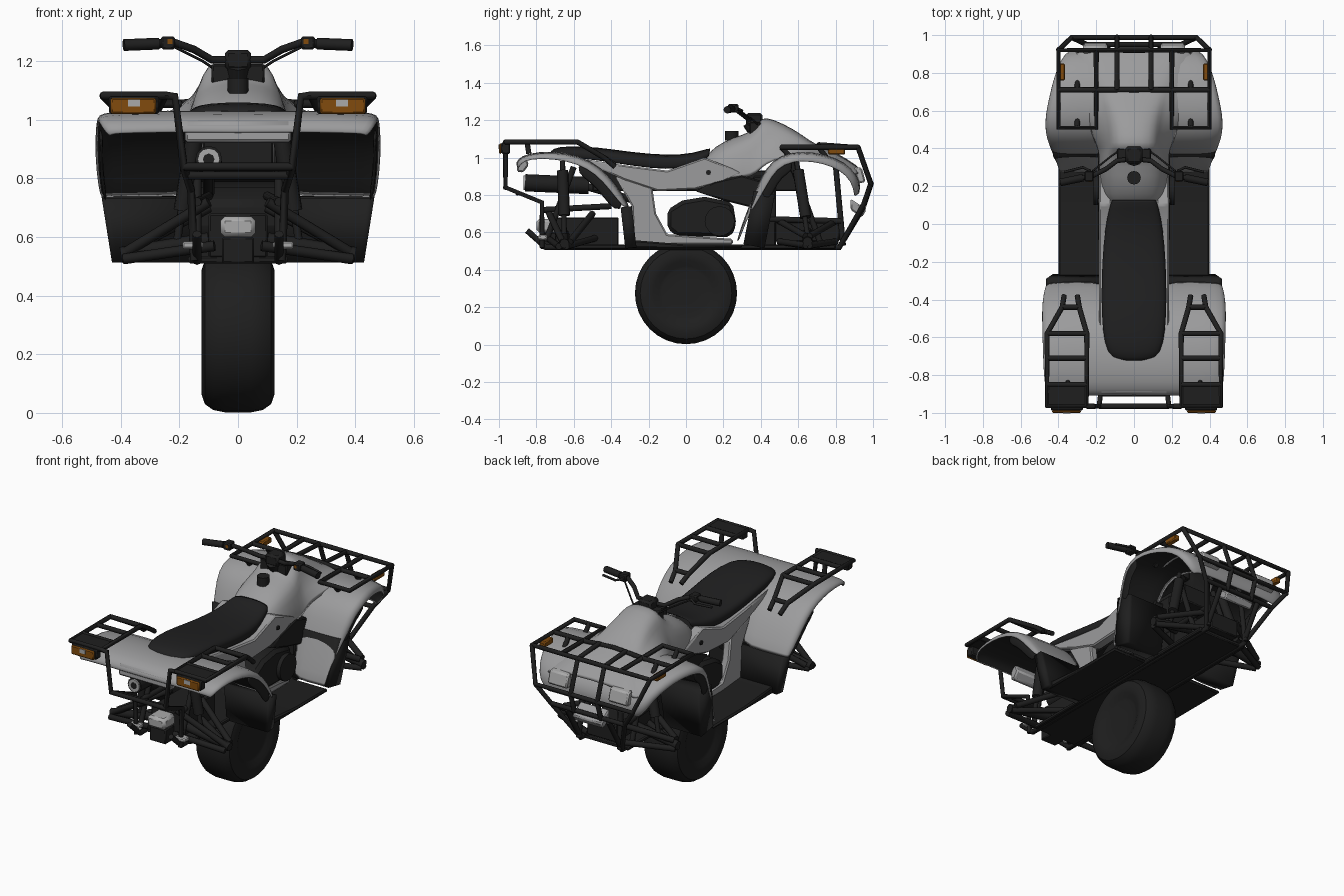
import bpy, bmesh, math
from mathutils import Vector

def material(name, rgb):
    m = bpy.data.materials.new(name)
    m.diffuse_color = (*rgb, 1)
    return m

LIGHT = material("light grey paint", (0.33, 0.33, 0.335))
DARK = material("dark plastic", (0.0135, 0.0135, 0.0135))
SEAT = material("black vinyl", (0.0145, 0.0145, 0.015))
ORANGE = material("orange lens", (0.22, 0.07, 0.004))
METAL = material("pale metal", (0.4, 0.4, 0.4))

def finish(name, bm, mats, mirror=False, angle=35):
    me = bpy.data.meshes.new(name)
    bm.to_mesh(me)
    bm.free()
    for p in me.polygons:
        p.use_smooth = True
    me.set_sharp_from_angle(angle=math.radians(angle))
    ob = bpy.data.objects.new(name, me)
    bpy.context.collection.objects.link(ob)
    for m in mats:
        me.materials.append(m)
    if mirror:
        md = ob.modifiers.new("mirror", 'MIRROR')
        md.use_clip = True
    return ob

def sheet(name, rows, outer, inner, thick=0.012, sub=1):
    """Mirrored shell skinned over rows of points, coloured inside and out."""
    bm = bmesh.new()
    g = [[bm.verts.new(p) for p in r] for r in rows]
    for a, b in zip(g, g[1:]):
        for j in range(len(a) - 1):
            bm.faces.new((a[j], a[j + 1], b[j + 1], b[j]))
    ob = finish(name, bm, [outer, inner], True, 75)
    s = ob.modifiers.new("thickness", 'SOLIDIFY')
    s.thickness, s.offset = thick, -1
    s.material_offset = 1
    if sub:
        ob.modifiers.new("smooth", 'SUBSURF').levels = sub
        ob.modifiers["smooth"].render_levels = sub
    return ob

def prism(name, poly, x0, x1, mat, mirror=True, bevel=0.008):
    """Extrude a (y, z) outline from x0 to x1."""
    bm = bmesh.new()
    a = [bm.verts.new((x0, y, z)) for y, z in poly]
    b = [bm.verts.new((x1, y, z)) for y, z in poly]
    bm.faces.new(a)
    bm.faces.new(b[::-1])
    n = len(poly)
    for i in range(n):
        bm.faces.new((a[i], a[(i + 1) % n], b[(i + 1) % n], b[i]))
    bmesh.ops.recalc_face_normals(bm, faces=bm.faces)
    ob = finish(name, bm, [mat], mirror)
    if bevel:
        ob.modifiers.new("bevel", 'BEVEL').width = bevel
    return ob

def box(name, x0, x1, y0, y1, z0, z1, mat, mirror=True, bevel=0.006):
    return prism(name, [(y0, z0), (y1, z0), (y1, z1), (y0, z1)], x0, x1, mat, mirror, bevel)

def tubes(name, paths, r, mat=DARK, mirror=True, res=2):
    """Round bars along paths, mirrored when asked."""
    cu = bpy.data.curves.new(name, 'CURVE')
    cu.dimensions = '3D'
    cu.bevel_depth, cu.bevel_resolution, cu.use_fill_caps = r, res, True
    for path in paths:
        for s in ((1, -1) if mirror else (1,)):
            sp = cu.splines.new('POLY')
            sp.points.add(len(path) - 1)
            for p, c in zip(sp.points, path):
                p.co = (s * c[0], c[1], c[2], 1)
    cu.materials.append(mat)
    tmp = bpy.data.objects.new(name + "_curve", cu)
    me = bpy.data.meshes.new_from_object(tmp)
    bpy.data.objects.remove(tmp)
    me.name = name
    ob = bpy.data.objects.new(name, me)
    bpy.context.collection.objects.link(ob)
    for p in me.polygons:
        p.use_smooth = True
    me.set_sharp_from_angle(angle=math.radians(50))
    return ob

def lathe_x(name, prof, cz, mat, seg=32):
    """Turn an (x, radius) profile about the x axis."""
    bm = bmesh.new()
    rings = [[bm.verts.new((x, r * math.sin(k * math.tau / seg), cz + r * math.cos(k * math.tau / seg)))
              for k in range(seg)] for x, r in prof]
    for a, b in zip(rings, rings[1:]):
        for k in range(seg):
            bm.faces.new((a[k], a[(k + 1) % seg], b[(k + 1) % seg], b[k]))
    bm.faces.new(rings[0])
    bm.faces.new(rings[-1])
    bmesh.ops.recalc_face_normals(bm, faces=bm.faces)
    return finish(name, bm, [mat])

# single wheel
half = [(0.1, 0.05), (0.1, 0.13), (0.104, 0.145), (0.118, 0.175),
        (0.125, 0.21), (0.113, 0.245), (0.085, 0.265), (0.045, 0.273)]
lathe_x("wheel", half + [(-x, r) for x, r in half[::-1]], 0.275, DARK)

# fenders: stations of y, z, inner x, outer x, lip depth rolled toward the wheel centre
def fender(name, stations, centre, liner):
    rows, strip = [], []
    for i, (y, z, xi, w, lip) in enumerate(stations):
        d = Vector((0, centre[0] - y, centre[1] - z)).normalized()
        cols = [(xi, 0), ((xi + w) / 2, -0.004), (w - 0.04, 0.002), (w - 0.008, lip * 0.3), (w, lip)]
        rows.append([Vector((x, y, z)) + d * k for x, k in cols])
        if i in liner:
            strip.append([Vector((x, y, z)) + d * k for x, k in [(w - 0.012, 0.02), (w - 0.016, lip + 0.055)]])
    sheet(name, rows, LIGHT, DARK)
    sheet(name + "_liner", strip, DARK, DARK, 0.015)

fender("rear_fender", [(-0.91, 0.955, 0, 0.44, .02), (-0.9, 0.99, 0, 0.465, .025), (-0.85, 1.02, 0, 0.478, .03),
    (-0.72, 1.035, 0, 0.484, .04), (-0.57, 1.012, 0.08, 0.488, .045), (-0.46, 0.95, 0.12, 0.49, .045),
    (-0.375, 0.86, 0.13, 0.488, .045), (-0.3, 0.735, 0.14, 0.472, .03)], (-0.65, 0.6), (4, 5, 6, 7))
fender("front_fender", [(0.27, 0.55, 0.17, 0.395, .0), (0.315, 0.68, 0.16, 0.41, .005), (0.355, 0.78, 0.15, 0.435, .03),
    (0.4, 0.89, 0.14, 0.455, .05), (0.46, 0.985, 0.13, 0.472, .05), (0.56, 1.03, 0.1, 0.474, .05),
    (0.68, 1.03, 0, 0.45, .05), (0.8, 1.0, 0, 0.425, .05), (0.89, 0.945, 0, 0.39, .05),
    (0.935, 0.87, 0, 0.36, .05), (0.925, 0.8, 0, 0.3, .03)], (0.66, 0.6), (2, 3, 4, 5))

# tail panel between the rear fenders
prism("tail_panel", [(-0.905, .925), (-0.9, .99), (-0.86, 1.01), (-0.84, .96), (-0.87, .92)], 0, .18, LIGHT)

# mud flaps below the fenders
def flap(name, top, bottom, thick):
    rows = [[(x, y, z) for x in (0.15, xo - 0.02, xo)] for y, z, xo in (top, bottom)]
    return sheet(name, rows, DARK, DARK, thick, 0)

flap("rear_mud_flap", (-0.29, 0.74, 0.465), (-0.265, 0.52, 0.43), 0.06)
flap("front_mud_flap", (0.475, 0.8, 0.43), (0.42, 0.515, 0.4), 0.115)

# tank and hood
rows = []
for y, zt, wt, wm, zm, wb, zb in [
    (0.1, 1.0, .05, .11, .97, .15, .9), (0.15, 1.06, .07, .15, 1.0, .185, .89),
    (0.26, 1.115, .09, .165, 1.03, .19, .88), (0.35, 1.135, .09, .165, 1.05, .19, .89),
    (0.395, 1.2, .085, .14, 1.09, .2, .93), (0.42, 1.222, .085, .135, 1.1, .21, .96),
    (0.52, 1.185, .085, .14, 1.09, .25, 1.01), (0.62, 1.125, .095, .16, 1.06, .27, 1.02),
    (0.7, 1.065, .1, .18, 1.04, .28, 1.01), (0.8, 1.035, .11, .2, 1.015, .3, .98),
    (0.93, .95, .15, .25, .935, .33, .89)]:
    rows.append([(0, y, zt), (wt, y, zt - .008), ((wt + wm) / 2 + .012, y, (zt + zm) / 2), (wm, y, zm), (wb, y, zb)])
sheet("tank_and_hood", rows, LIGHT, DARK)
tubes("fuel_cap", [[(0, 0.245, 1.09), (0, 0.245, 1.142)]], 0.036, DARK, False, 4)

# seat
rows = []
for y, zt, w, zb in [(-0.73, 1.02, .05, 1.0), (-0.715, 1.05, .12, 1.0), (-0.64, 1.063, .16, 1.0),
                     (-0.48, 1.058, .175, .985), (-0.3, 1.03, .175, .955), (-0.1, 1.012, .165, .93),
                     (0.04, 1.022, .145, .95), (0.13, 1.055, .12, 1.0)]:
    rows.append([(0, y, zt), (w * .6, y, zt - .003), (w * .92, y, zt - .016), (w, y, (zt + zb) / 2), (w * .97, y, zb)])
sheet("seat", rows, SEAT, SEAT)

# side panels
prism("side_panel", [(-0.6, 1.0), (-0.3, .955), (-0.1, .93), (0.1, 1.0), (0.3, .92), (0.2, .87), (0.05, .83),
                     (-0.15, .82), (-0.33, .88)], 0.12, 0.185, LIGHT)
prism("lower_side_panel", [(-0.38, .9), (-0.18, .84), (-0.16, .7), (-0.1, .59), (0.25, .565), (0.25, .535),
                           (-0.28, .535), (-0.29, .74)], 0.13, 0.18, LIGHT)
prism("dark_side_panel", [(0.05, .82), (0.15, .87), (0.3, .905), (0.42, .87), (0.36, .73), (0.2, .77)],
      -0.19, 0.19, DARK, False)
tubes("panel_bolt", [[(0.17, 0.12, .92), (0.192, 0.12, .92)]], 0.014)

# engine and chassis core
prism("engine", [(-0.1, .62), (-0.05, .58), (0.24, .575), (0.27, .64), (0.25, .76), (0.1, .79), (-0.02, .77), (-0.1, .72)],
      -0.19, 0.19, DARK, False, 0.02)
tubes("engine_cover", [[(0.17, 0.18, .66), (0.215, 0.18, .66)]], 0.08, DARK, True, 6)
box("chassis_core", -0.12, 0.12, -0.5, 0.6, .82, .93, DARK, False)
box("front_bulkhead", -0.13, 0.13, 0.36, 0.48, .53, .9, DARK, False)
box("rear_gearbox", -0.1, 0.1, -0.7, -0.36, .53, .68, DARK, False)
box("front_gearbox", -0.1, 0.1, 0.46, 0.82, .55, .66, DARK, False)
box("belly_plate", -0.17, 0.17, -0.7, 0.8, .51, .535, DARK, False)
prism("footboard", [(-0.3, .515), (0.3, .515), (0.3, .535), (0.0, .535), (-0.3, .56)], 0.15, 0.4, DARK)
box("rear_hub_cover", -0.06, 0.06, -0.8, -0.68, .6, .67, METAL, False, 0.015)
box("hub_mount", -0.055, 0.055, -0.78, -0.68, .51, .6, DARK, False)
box("arm_bolt", 0.12, 0.19, -0.79, -0.74, .56, .585, METAL)

# frame and suspension
tubes("frame_rails", [[(.14, -.85, .61), (.14, -.75, .52), (.14, .82, .52), (.14, .95, .74)],
    [(.14, -.76, .72), (.1, -.4, .74)], [(.14, .83, .66), (.12, .45, .67)],
    [(.13, .56, .98), (.14, .72, .54)], [(.12, .8, .96), (.14, .84, .53)], [(.14, -.6, .95), (.14, -.75, .55)]], 0.016)
tubes("suspension_arms", [[(.1, -.74, .72), (.38, -.66, .55)], [(.08, -.74, .57), (.39, -.68, .525)],
    [(.08, -.48, .57), (.39, -.64, .525)], [(.1, -.5, .7), (.38, -.62, .55)],
    [(.1, .8, .66), (.38, .66, .58)], [(.1, .5, .66), (.38, .64, .58)],
    [(.1, .8, .55), (.39, .66, .53)], [(.1, .5, .55), (.39, .64, .53)]], 0.018)
tubes("axle_shafts", [[(.1, -.65, .59), (.4, -.65, .54)], [(.1, .65, .6), (.4, .65, .55)]], 0.026)
tubes("shock_springs", [[(.15, -.66, .93), (.19, -.65, .69)], [(.16, .6, .93), (.24, .64, .68)]], 0.031)
tubes("shock_rods", [[(.15, -.66, .98), (.21, -.65, .57)], [(.15, .59, .99), (.27, .65, .58)]], 0.014)
tubes("muffler", [[(-.1, -.86, .865), (-.1, -.52, .85)]], 0.046, DARK, False, 4)
tubes("muffler_tip", [[(-.1, -.868, .865), (-.1, -.855, .865)]], 0.038, METAL, False, 4)
tubes("exhaust_pipe", [[(-.1, -.87, .865), (-.1, -.85, .865)], [(-.1, -.55, .85), (-.1, -.2, .75)]], 0.02, DARK, False)

# handlebars
tubes("handlebar", [[(0, .345, 1.205), (.09, .335, 1.205), (.15, .29, 1.24), (.22, .255, 1.265), (.39, .22, 1.255)]], 0.013)
tubes("grips", [[(.27, .245, 1.26), (.39, .22, 1.255)]], 0.02)
box("switch_block", .215, .262, .225, .28, 1.24, 1.285, DARK)
box("switch_marker", .224, .24, .222, .226, 1.258, 1.275, ORANGE, True, 0)
tubes("brake_levers", [[(.23, .28, 1.26), (.27, .3, 1.25), (.37, .275, 1.245)]], 0.007)
tubes("control_cables", [[(.22, .28, 1.25), (.12, .36, 1.2), (.06, .4, 1.16)]], 0.005)
box("instrument_pod", -.045, .045, .32, .41, 1.17, 1.238, DARK, False, 0.012)
tubes("steering_stem", [[(0, .34, 1.19), (0, .41, 1.08)]], 0.04, DARK, False)
box("dash_panel", -.09, .09, .34, .4, 1.12, 1.19, DARK, False)

# front rack and guard
Z = 1.055
tubes("front_rack", [[(.2, .92, Z), (.2, .51, Z), (.4, .51, Z), (.4, .92, Z), (0, .92, Z)],
    [(0, .71, 1.068), (.2, .71, Z), (.4, .71, Z)], [(.09, .71, 1.068), (.09, .92, Z), (.09, .99, .86), (.09, .95, .74)],
    [(.4, .92, Z), (.33, .988, .86), (0, .988, .86)], [(.33, .988, .86), (.25, .95, .75), (.14, .82, .52)],
    [(0, .95, .75), (.25, .95, .75)], [(.3, .51, Z), (.3, .56, 1.0)], [(.3, .71, Z), (.3, .75, 1.0)]], 0.014)
box("front_marker", .365, .402, .76, .85, 1.015, 1.05, ORANGE)
prism("headlight", [(.9, .95), (.94, .945), (.96, .87), (.92, .86)], .14, .27, METAL)
prism("front_nose", [(.88, .78), (.94, .74), (.965, .72), (.94, .68), (.88, .72)], -.1, .1, LIGHT, False)

# rear racks and guard
Z = 1.083
tubes("rear_racks", [[(.3, -.38, .96), (.29, -.44, 1.0), (.25, -.58, Z), (.25, -.965, Z), (.46, -.965, Z),
     (.46, -.58, Z), (.38, -.44, 1.0), (.37, -.38, .95)],
    [(.29, -.44, 1.0), (.38, -.44, 1.0)], [(.25, -.58, Z), (.46, -.58, Z)], [(.25, -.71, Z), (.46, -.71, Z)],
    [(.25, -.85, Z), (.46, -.85, Z)], [(.35, -.85, Z), (.35, -.84, 1.02)]], 0.014)
tubes("rear_guard", [[(.25, -.965, Z), (.215, -.965, 1.08), (.185, -.965, .84), (.16, -.77, .76), (.15, -.77, .52)],
    [(0, -.965, .84), (.185, -.965, .84)], [(0, -.9, .81), (.17, -.9, .81)]], 0.014)
box("rack_plate", .25, .46, -.965, -.85, 1.07, 1.09, DARK)
box("tail_lamp_case", .27, .44, -.988, -.94, 1.02, 1.08, DARK)
box("tail_lamp", .28, .435, -1.0, -.985, 1.02, 1.075, ORANGE)
box("tail_lamp_badge", .335, .375, -1.002, -.999, 1.045, 1.07, METAL, True, 0)
